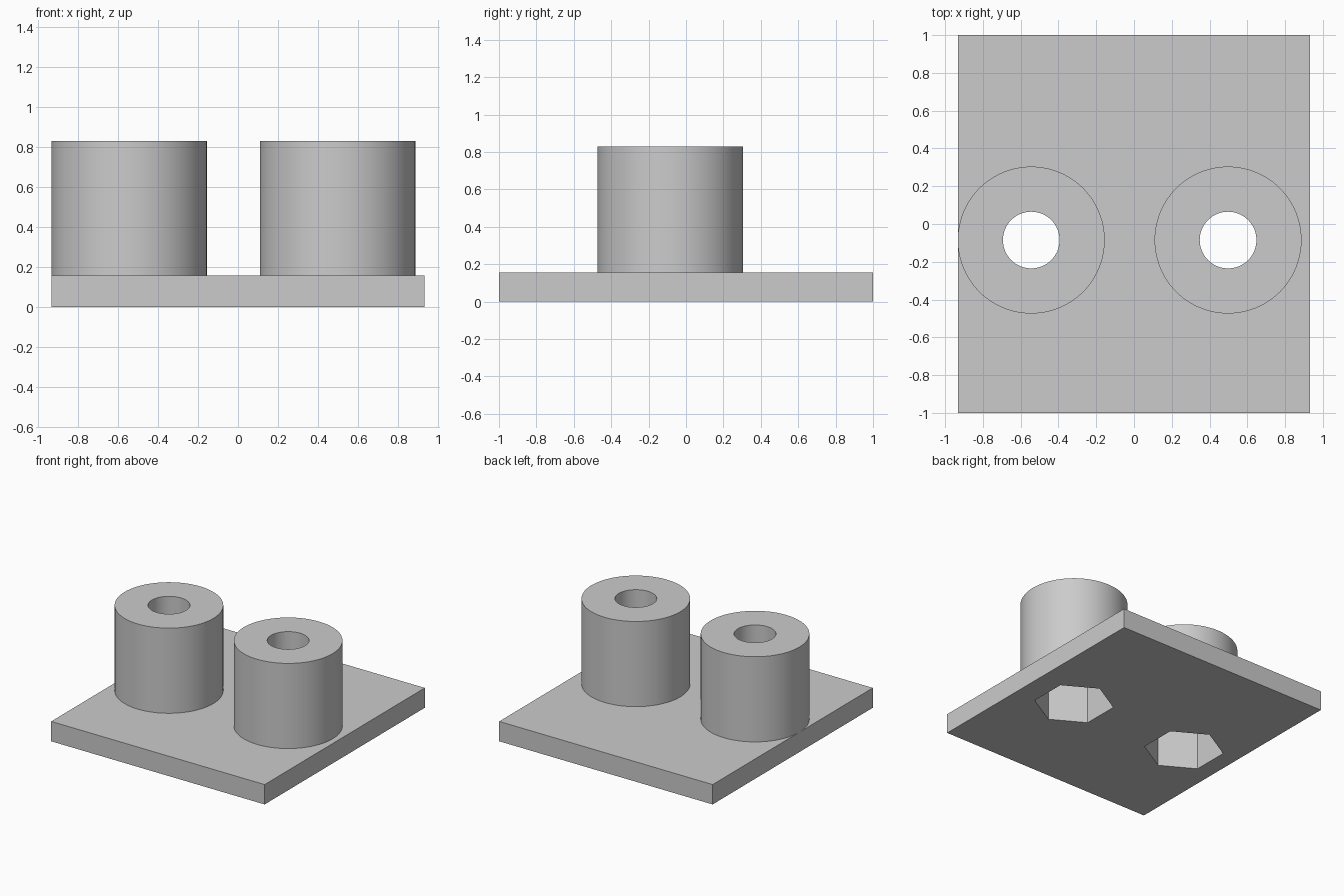
import bpy
import math

PLATE_TOP = 0.157
POST_TOP = 0.83
POCKET_TOP = 0.42
POST_Y = -0.085
POSTS = {"right": -0.544, "left": 0.498}

if "Cube" in bpy.data.objects:
    bpy.data.objects.remove(bpy.data.objects["Cube"])

grey = bpy.data.materials.new("plain grey")
grey.use_nodes = True
colour = (0.6, 0.6, 0.6, 1)
grey.diffuse_color = colour
grey.node_tree.nodes["Principled BSDF"].inputs["Base Color"].default_value = colour


def prism(name, x, radius, bottom, top, sides, turn=0):
    """Upright prism or cylinder on the line of the posts."""
    bpy.ops.mesh.primitive_cylinder_add(
        vertices=sides, radius=radius, depth=top - bottom,
        location=(x, POST_Y, (bottom + top) / 2), rotation=(0, 0, turn))
    obj = bpy.context.object
    obj.name = name
    obj.data.materials.append(grey)
    return obj


def cut(target, cutter):
    """Subtract the cutter and apply the result."""
    mod = target.modifiers.new("cut", 'BOOLEAN')
    mod.operation = 'DIFFERENCE'
    mod.solver = 'EXACT'
    mod.object = cutter
    bpy.ops.object.select_all(action='DESELECT')
    target.select_set(True)
    bpy.context.view_layer.objects.active = target
    bpy.ops.object.modifier_apply(modifier=mod.name)


# Base plate
bpy.ops.mesh.primitive_cube_add(size=1, location=(0, 0, PLATE_TOP / 2))
plate = bpy.context.object
plate.name = "base_plate"
plate.scale = (1.866, 2, PLATE_TOP)
bpy.ops.object.transform_apply(location=False, rotation=False, scale=True)
plate.data.materials.append(grey)

# Hollow posts, each with a bolt hole and a hexagonal nut pocket from below
for side, x in POSTS.items():
    post = prism(side + "_post", x, 0.389, PLATE_TOP, POST_TOP, 96)
    pocket = prism("pocket_cutter", x, 0.29, -0.1, POCKET_TOP, 6)
    hole = prism("hole_cutter", x, 0.15, -0.2, POST_TOP + 0.1, 64)
    cut(plate, pocket)
    cut(post, pocket)
    cut(post, hole)
    for cutter in (pocket, hole):
        bpy.data.objects.remove(cutter)
    bpy.ops.object.shade_smooth_by_angle(angle=math.radians(30))
